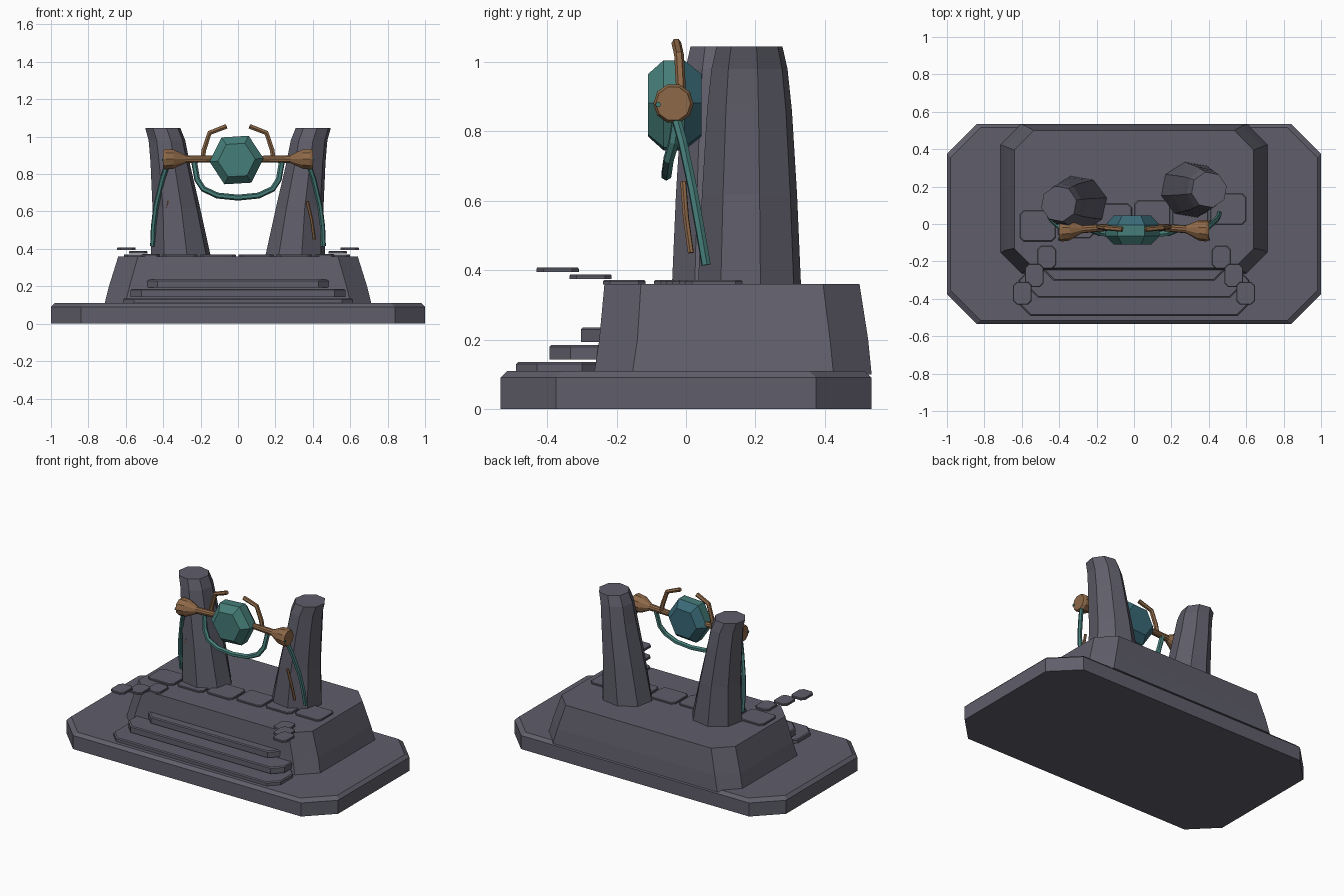
import bpy, bmesh
from math import cos, sin, tau, radians
from mathutils import Vector

cube = bpy.data.objects.get("Cube")
if cube:
    bpy.data.objects.remove(cube, do_unlink=True)


def material(name, rgb):
    m = bpy.data.materials.new(name)
    m.use_nodes = True
    m.diffuse_color = (*rgb, 1)
    m.node_tree.nodes["Principled BSDF"].inputs["Base Color"].default_value = (*rgb, 1)
    return m


STONE = material("slate stone", (0.115, 0.112, 0.145))
BRONZE = material("bronze", (0.27, 0.14, 0.065))
TEAL = material("teal", (0.06, 0.205, 0.19))
BLUE = material("deep blue", (0.04, 0.14, 0.18))


def loft(name, rings, *mats):
    """Closed solid through rings of points with equal counts."""
    bm = bmesh.new()
    loops = [[bm.verts.new(p) for p in ring] for ring in rings]
    n = len(loops[0])
    bm.faces.new(loops[0])
    bm.faces.new(loops[-1])
    for a, b in zip(loops, loops[1:]):
        for i in range(n):
            j = (i + 1) % n
            bm.faces.new((a[i], a[j], b[j], b[i]))
    bmesh.ops.recalc_face_normals(bm, faces=bm.faces)
    me = bpy.data.meshes.new(name)
    bm.to_mesh(me)
    bm.free()
    ob = bpy.data.objects.new(name, me)
    bpy.context.collection.objects.link(ob)
    for m in mats:
        me.materials.append(m)
    return ob


def cut_rect(x, y0, y1, z, c):
    """Rectangle with cut corners, symmetric in x."""
    return [(x, y0 + c, z), (x, y1 - c, z), (x - c, y1, z), (c - x, y1, z),
            (-x, y1 - c, z), (-x, y0 + c, z), (c - x, y0, z), (x - c, y0, z)]


def oval(cx, cy, z, rx, ry, n=8, turn=0.0):
    return [(cx + rx * cos(tau * i / n + turn), cy + ry * sin(tau * i / n + turn), z)
            for i in range(n)]


def tube(name, points, radius, mat, side=1):
    cu = bpy.data.curves.new(name, "CURVE")
    cu.dimensions = "3D"
    cu.bevel_depth = radius
    cu.bevel_resolution = 1
    cu.use_fill_caps = True
    sp = cu.splines.new("POLY")
    sp.points.add(len(points) - 1)
    for p, (x, y, z) in zip(sp.points, points):
        p.co = (x * side, y, z, 1)
    sp.use_smooth = False
    cu.materials.append(mat)
    ob = bpy.data.objects.new(name, cu)
    bpy.context.collection.objects.link(ob)


def slab(name, x, y, z, w, d, h):
    ob = loft(name, [cut_rect(w / 2, -d / 2, d / 2, 0, 0.02),
                     cut_rect(w / 2, -d / 2, d / 2, h * 0.7, 0.02),
                     cut_rect(w / 2 - 0.003, 0.003 - d / 2, d / 2 - 0.003, h, 0.02)], STONE)
    ob.location = (x, y, z)


# Base and plinth
loft("base_slab", [cut_rect(1, -0.535, 0.535, 0, 0.16), cut_rect(1, -0.535, 0.535, 0.09, 0.16),
                   cut_rect(0.98, -0.515, 0.515, 0.11, 0.16)], STONE)
loft("plinth", [cut_rect(0.715, -0.265, 0.535, 0.1, 0.11), cut_rect(0.69, -0.25, 0.525, 0.2, 0.11),
                cut_rect(0.64, -0.235, 0.5, 0.36, 0.105)], STONE)

# Front steps
for name, x, y, z0, z1 in (("lower_step", 0.615, -0.49, 0.105, 0.135),
                           ("middle_step", 0.575, -0.393, 0.143, 0.185),
                           ("upper_step", 0.49, -0.303, 0.193, 0.235)):
    back = max(y + 0.2, -0.24)
    loft(name, [cut_rect(x, y, back, z0, 0.06), cut_rect(x, y, back, z1 - 0.006, 0.06),
                cut_rect(x - 0.006, y + 0.006, back, z1, 0.06)], STONE)

# Row of paving stones on the plinth
for i in range(6):
    slab("paving_stone", -0.515 + 0.204 * i, -0.01 + 0.018 * i, 0.358, 0.19, 0.165, 0.013)

# Rising stepping stones at both sides
for side in (-1, 1):
    for x, y, z in ((0.467, -0.178, 0.358), (0.533, -0.275, 0.374), (0.597, -0.37, 0.394)):
        slab("stepping_stone", side * x, y, z, 0.1, 0.122, 0.014)

# Leaning pillars: outward offset, z, radius in x, radius in y
SECTIONS = ((0.305, 0.35, 0.165, 0.152), (0.33, 0.62, 0.13, 0.14), (0.363, 0.86, 0.107, 0.125),
            (0.38, 0.98, 0.1, 0.112), (0.402, 1.045, 0.096, 0.097))
for name, side, y in (("right_pillar", -1, 0.108), ("left_pillar", 1, 0.183)):
    loft(name, [oval(side * x, y, z, rx, ry, 8, radians(12)) for x, z, rx, ry in SECTIONS], STONE)

# Faceted gem, deep blue towards the back
gem = loft("gem", [[(-0.008 + r * cos(tau * i / 6 + 0.06), y, 0.875 + r * sin(tau * i / 6 + 0.06))
                    for i in range(6)]
                   for y, r in ((-0.11, 0.1), (-0.065, 0.145), (-0.005, 0.145), (0.045, 0.1))],
           TEAL, BLUE)
for f in gem.data.polygons:
    f.material_index = int(f.normal.y > 0.3)

# Parts mirrored on both sides of the gem
for side, word in ((-1, "right"), (1, "left")):
    # Bronze axle flaring into a knob
    loft(word + "_axle", [[(side * x, y + r * cos(tau * i / 10), 0.88 + r * sin(tau * i / 10))
                           for i in range(10)]
                          for x, y, r in ((0.1, -0.015, 0.018), (0.28, -0.028, 0.022),
                                          (0.345, -0.034, 0.054), (0.385, -0.036, 0.058),
                                          (0.4, -0.037, 0.05))], BRONZE)
    # Horn above the axle
    tube(word + "_horn", [(0.19, -0.015, 0.88), (0.182, -0.015, 0.93), (0.152, -0.02, 1.02),
                          (0.062, -0.028, 1.055)], 0.014, BRONZE, side)
    # Hanging vine
    tube(word + "_vine", [(0.375, -0.035, 0.86), (0.405, -0.01, 0.77), (0.438, 0.02, 0.63),
                          (0.452, 0.04, 0.52), (0.456, 0.058, 0.415)], 0.014, TEAL, side)
    # Thin bronze rod by the pillar
    tube(word + "_rod", [(0.37, -0.008, 0.655), (0.395, 0.0, 0.55), (0.408, 0.014, 0.45)],
         0.009, BRONZE, side)
    # Small stud on the knob
    tube(word + "_stud", [(0.38, -0.08, 0.877), (0.405, -0.08, 0.877)], 0.008, TEAL, side)

# Cradle arc below the gem
tube("cradle_arc", [(s * x, y, z) for s, x, y, z in (
    (-1, 0.235, -0.02, 0.87), (-1, 0.218, -0.035, 0.77), (-1, 0.185, -0.05, 0.72),
    (-1, 0.11, -0.055, 0.685), (1, 0, -0.057, 0.674), (1, 0.11, -0.055, 0.685),
    (1, 0.185, -0.05, 0.72), (1, 0.218, -0.035, 0.77), (1, 0.235, -0.02, 0.87))], 0.016, TEAL)
